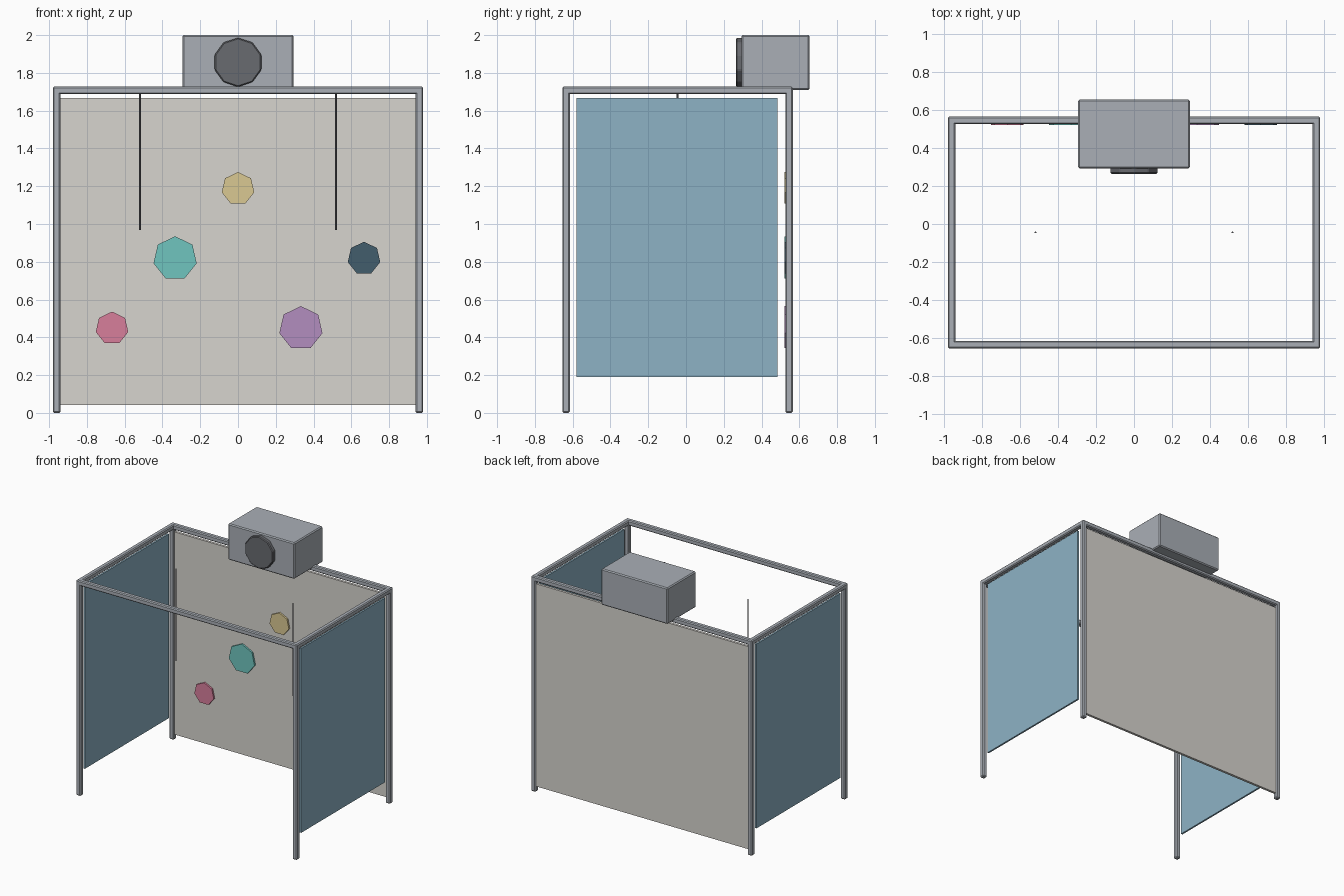
import bpy, math

if "Cube" in bpy.data.objects:
    bpy.data.objects.remove(bpy.data.objects["Cube"])


def material(name, rgb):
    m = bpy.data.materials.new(name)
    m.diffuse_color = (*rgb, 1)
    m.use_nodes = True
    m.node_tree.nodes["Principled BSDF"].inputs["Base Color"].default_value = m.diffuse_color
    return m


metal = material("metal_grey", (0.40, 0.43, 0.47))
dark = material("dark_grey", (0.14, 0.145, 0.16))
beige = material("beige", (0.68, 0.66, 0.62))
blue = material("blue", (0.27, 0.45, 0.56))


def finish(ob, name, mat, bevel):
    ob.name = name
    ob.data.materials.append(mat)
    if bevel:
        b = ob.modifiers.new("edge", 'BEVEL')
        b.width = bevel
        b.segments = 1
    return ob


def box(name, lo, hi, mat, bevel=0.0):
    centre = [(a + b) / 2 for a, b in zip(lo, hi)]
    bpy.ops.mesh.primitive_cube_add(size=1, location=centre)
    ob = bpy.context.object
    size = [b - a for a, b in zip(lo, hi)]
    for v in ob.data.vertices:
        v.co = [c * s for c, s in zip(v.co, size)]
    return finish(ob, name, mat, bevel)


def disc(name, x, z, y0, y1, r, sides, mat, bevel=0.0):
    # Polygonal disc facing -y with one corner pointing straight up
    bpy.ops.mesh.primitive_cylinder_add(
        vertices=sides, radius=r, depth=y1 - y0,
        location=(x, (y0 + y1) / 2, z), rotation=(math.pi / 2, 0, 0))
    ob = bpy.context.object
    # local +y maps to world +z, so the first vertex points up
    return finish(ob, name, mat, bevel)


# Frame dimensions
H, T = 1.727, 0.02          # height, half tube width
X, YF, YB = 0.96, -0.635, 0.546

# Corner posts
for side, x in (("left", -X), ("right", X)):
    for end, y in (("front", YF), ("back", YB)):
        box(f"{end}_{side}_post", (x - T, y - T, 0), (x + T, y + T, H), metal, 0.007)

# Top rails
for end, y in (("front", YF), ("back", YB)):
    box(f"{end}_rail", (-X - 0.01, y - T, H - 2 * T), (X + 0.01, y + T, H), metal, 0.007)
for side, x in (("left", -X), ("right", X)):
    box(f"{side}_rail", (x - T, YF - 0.01, H - 2 * T), (x + T, YB + 0.01, H), metal, 0.007)

# Back wall and side panels
box("back_panel", (-0.945, 0.536, 0.043), (0.945, 0.556, 1.668), beige)
for side, x in (("left", -X), ("right", X)):
    box(f"{side}_panel", (x - 0.007, -0.58, 0.19), (x + 0.007, 0.485, 1.668), blue)

# Seven-sided targets on the back wall: name, x, z, radius, colour
targets = [
    ("pink", -0.667, 0.448, 0.088, (0.68, 0.21, 0.33)),
    ("teal", -0.333, 0.818, 0.117, (0.16, 0.56, 0.52)),
    ("yellow", 0.0, 1.187, 0.088, (0.70, 0.58, 0.29)),
    ("purple", 0.333, 0.448, 0.117, (0.45, 0.27, 0.52)),
    ("navy", 0.667, 0.818, 0.088, (0.055, 0.11, 0.15)),
]
for name, x, z, r, rgb in targets:
    disc(f"{name}_target", x, z, 0.522, 0.538, r, 7, material(name, rgb))

# Hanging cords
for side, x in (("left", -0.519), ("right", 0.519)):
    bpy.ops.mesh.primitive_cylinder_add(vertices=6, radius=0.005, depth=0.74,
                                        location=(x, -0.044, 1.337))
    finish(bpy.context.object, f"{side}_cord", dark, 0)

# Projector housing and its ten-sided lens
box("projector_body", (-0.295, 0.293, 1.71), (0.295, 0.655, 2.0), metal, 0.008)
disc("projector_lens", 0, 1.856, 0.264, 0.305, 0.13, 10, dark, 0.006)
